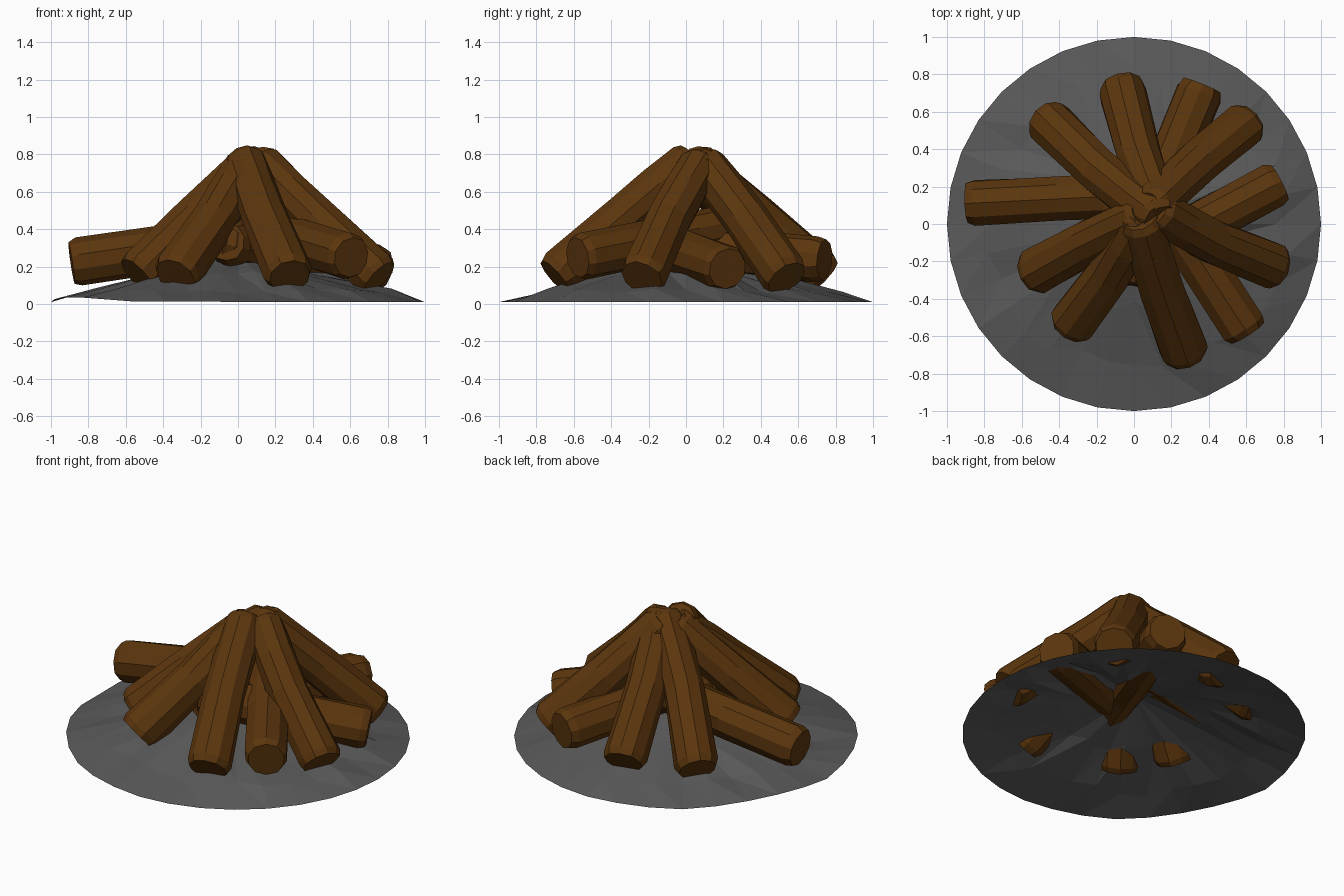
import bpy, bmesh, math, random
from mathutils import Vector

if "Cube" in bpy.data.objects:
    bpy.data.objects.remove(bpy.data.objects["Cube"])

random.seed(4)


def material(name, color):
    m = bpy.data.materials.new(name)
    m.diffuse_color = (*color, 1)
    m.use_nodes = True
    m.node_tree.nodes["Principled BSDF"].inputs["Base Color"].default_value = m.diffuse_color
    return m


def finish(bm, name, mat):
    bmesh.ops.recalc_face_normals(bm, faces=bm.faces)
    me = bpy.data.meshes.new(name)
    bm.to_mesh(me)
    bm.free()
    ob = bpy.data.objects.new(name, me)
    me.materials.append(mat)
    bpy.context.collection.objects.link(ob)
    return ob


def log(name, outer, inner, radius, tip, bend, mat, sides=10):
    """Slightly bent low-poly log with chamfered ends."""
    a, b = Vector(outer), Vector(inner)
    axis = (b - a).normalized()
    side = axis.cross(Vector((0, 0, 1))).normalized()
    up = side.cross(axis)
    bm = bmesh.new()
    rings = []
    # along the log: position, width factor, share of the bend
    for t, w, k in ((0, .87, 0), (.04, 1, 0), (.5, 1, 1), (.75, 1, .6), (.96, 1, 0), (1, .82, 0)):
        c = a.lerp(b, t) + side * bend * k
        r = (radius + (tip - radius) * t) * w
        ring = []
        for i in range(sides):
            an = 2 * math.pi * (i + .5) / sides
            rr = r * random.uniform(.96, 1.04)
            ring.append(bm.verts.new(c + (side * math.cos(an) + up * math.sin(an)) * rr))
        rings.append(ring)
    for p, q in zip(rings, rings[1:]):
        for i in range(sides):
            j = (i + 1) % sides
            bm.faces.new((p[i], p[j], q[j], q[i]))
    bm.faces.new(rings[0])
    bm.faces.new(rings[-1])
    return finish(bm, name, mat)


bark = material("bark", (.105, .036, .004))
ash = material("ash", (.10, .10, .10))

# leaning logs that meet at the peak: outer end, top end, bend
leaning = [
    ((-.475, .56, .145), (.13, .03, .77), .02),
    ((-.07, .735, .15), (.15, .03, .77), .02),
    ((.60, .54, .14), (.09, .09, .76), .01),
    ((.755, -.235, .14), (.11, .08, .76), -.02),
    ((.275, -.70, .145), (.03, .03, .775), -.01),
    ((-.335, -.545, .15), (.05, .05, .75), .02),
    ((-.54, -.26, .155), (.06, .05, .74), -.01),
]
for i, (o, n, bend) in enumerate(leaning):
    log(f"leaning_log_{i + 1}", o, n, .13, .115, bend, bark)

# low logs lying across the ash mound
low = [
    ((-.89, .11, .22), (.10, .16, .37), .0),
    ((.365, .74, .235), (-.06, -.30, .33), .0),
    ((.775, .22, .19), (-.10, -.24, .35), .0),
    ((.605, -.58, .25), (.08, .22, .41), .0),
]
for i, (o, n, bend) in enumerate(low):
    log(f"low_log_{i + 1}", o, n, .127, .122, bend, bark)

# ash mound: shallow, uneven open cone
bm = bmesh.new()
N = 32
centre = bm.verts.new((0, 0, .27))
prev = None
for r in (.45, .78, 1):
    ring = []
    for i in range(N):
        an = 2 * math.pi * i / N
        z = .01 + .03 * max(0, -math.cos(an)) * abs(math.sin(3 * an)) if r == 1 \
            else .27 * (1 - r) + .012 + random.uniform(-.012, .014)
        rr = r if r == 1 else r + random.uniform(-.06, .06)
        ring.append(bm.verts.new((rr * math.cos(an), rr * math.sin(an), max(z, 0))))
    for i in range(N):
        j = (i + 1) % N
        if prev:
            bm.faces.new((prev[i], ring[i], ring[j]))
            bm.faces.new((prev[i], ring[j], prev[j]))
        else:
            bm.faces.new((centre, ring[i], ring[j]))
    prev = ring
finish(bm, "ash_mound", ash)
